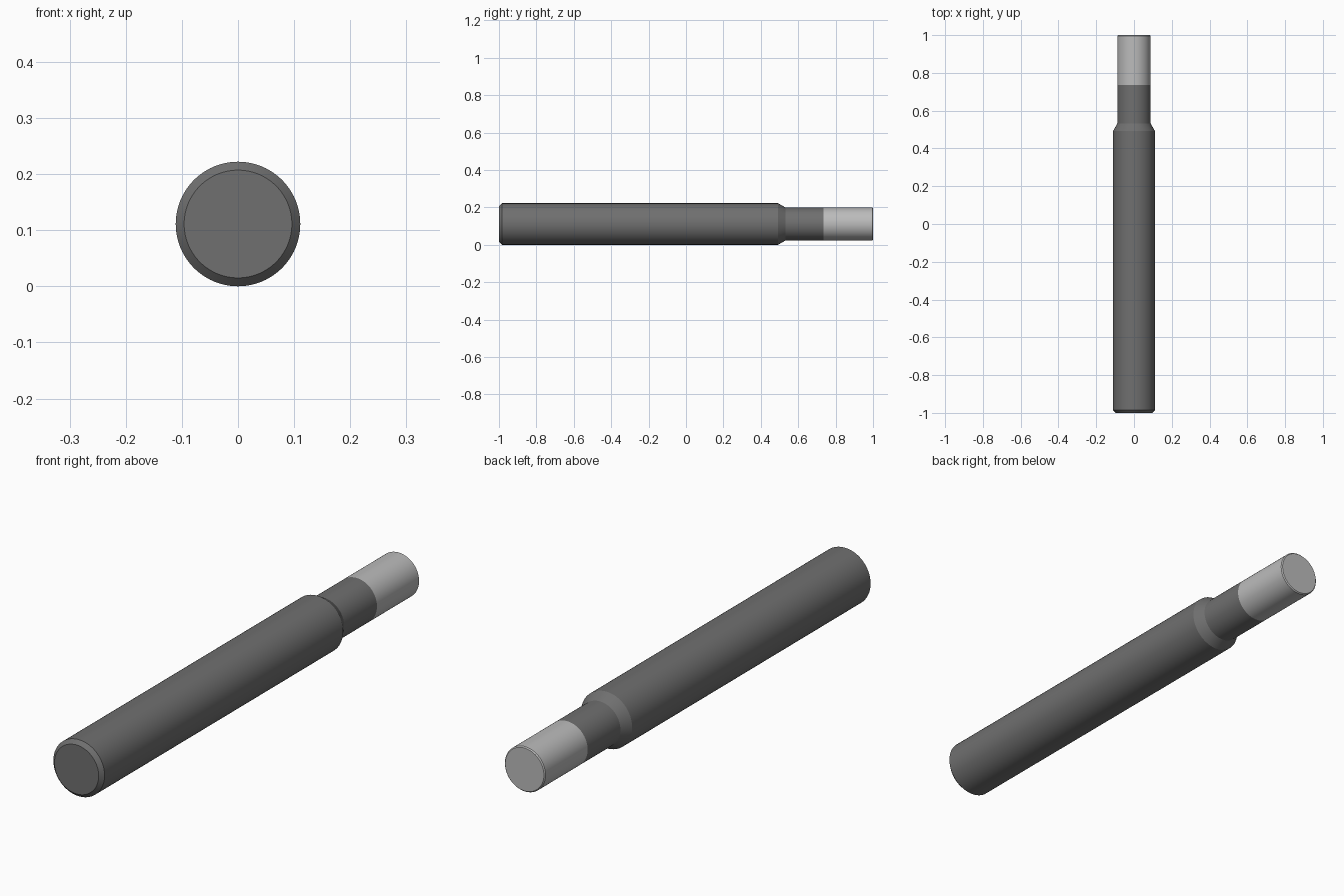
import bpy, bmesh, math

if "Cube" in bpy.data.objects:
    bpy.data.objects.remove(bpy.data.objects["Cube"])

SEGMENTS = 96
AXIS_Z = 0.111


def material(name, shade):
    mat = bpy.data.materials.new(name)
    mat.diffuse_color = (shade, shade, shade, 1)
    mat.use_nodes = True
    mat.node_tree.nodes["Principled BSDF"].inputs["Base Color"].default_value = mat.diffuse_color
    return mat


def turned_part(name, profile, mat):
    """Closed solid of revolution about the y axis from (y, radius) points."""
    bm = bmesh.new()
    rings = []
    for y, r in profile:
        ring = []
        for i in range(SEGMENTS):
            a = 2 * math.pi * i / SEGMENTS
            ring.append(bm.verts.new((r * math.cos(a), y, AXIS_Z + r * math.sin(a))))
        rings.append(ring)
    for a, b in zip(rings, rings[1:]):
        for i in range(SEGMENTS):
            j = (i + 1) % SEGMENTS
            bm.faces.new((a[i], a[j], b[j], b[i]))
    bm.faces.new(rings[0])
    bm.faces.new(rings[-1])
    bmesh.ops.recalc_face_normals(bm, faces=bm.faces)
    mesh = bpy.data.meshes.new(name)
    bm.to_mesh(mesh)
    bm.free()
    mesh.materials.append(mat)
    obj = bpy.data.objects.new(name, mesh)
    bpy.context.collection.objects.link(obj)
    bpy.ops.object.select_all(action='DESELECT')
    obj.select_set(True)
    bpy.context.view_layer.objects.active = obj
    bpy.ops.object.shade_smooth_by_angle(angle=math.radians(25))
    return obj


# Dark shank: chamfered butt, long body, tapered shoulder, neck
turned_part("shank", [(-1.0, 0.096), (-0.985, 0.111), (0.492, 0.111),
                      (0.532, 0.088), (0.735, 0.088)],
            material("dark_grey", 0.16))

# Light tip with a tiny end chamfer
turned_part("tip", [(0.735, 0.088), (0.996, 0.088), (1.0, 0.084)],
            material("light_grey", 0.5))
